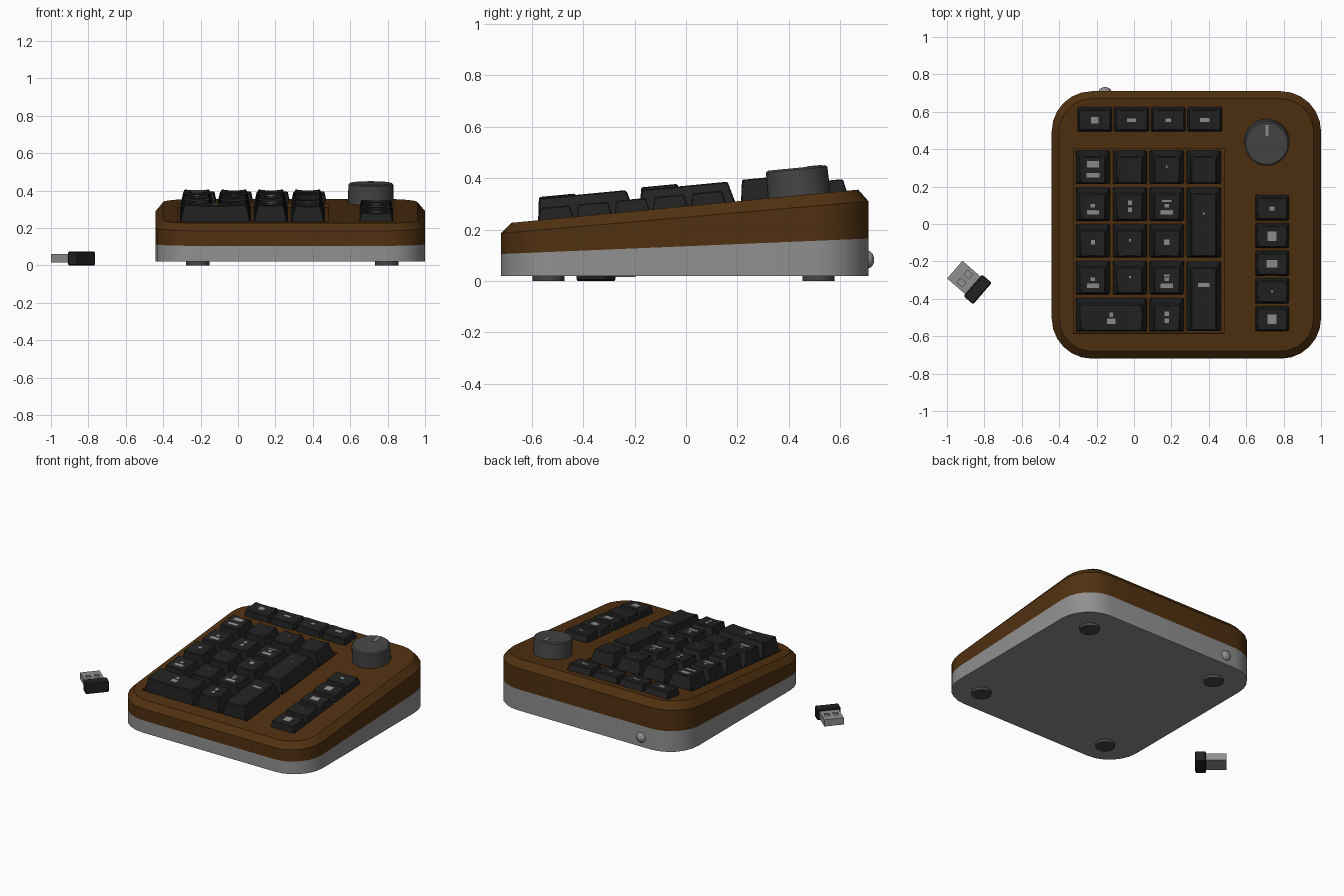
import bpy, bmesh, math
from mathutils import Matrix, Vector

if "Cube" in bpy.data.objects:
    bpy.data.objects.remove(bpy.data.objects["Cube"])

SLOPE = 0.0956
TILT = math.atan(SLOPE)


def material(name, r, g, b):
    m = bpy.data.materials.new(name)
    m.diffuse_color = (r, g, b, 1)
    m.use_nodes = True
    m.node_tree.nodes["Principled BSDF"].inputs["Base Color"].default_value = m.diffuse_color
    return m


BROWN = material("brown shell", 0.08, 0.03, 0.005)
GREY = material("light grey", 0.28, 0.28, 0.28)
BLACK = material("key black", 0.016, 0.016, 0.017)
DARK = material("knob dark grey", 0.06, 0.06, 0.06)


def deck(x, y, z=0):
    """Matrix for a part standing on the sloping deck."""
    return Matrix.Translation((x, y, 0.291 + SLOPE * y)) @ Matrix.Rotation(TILT, 4, 'X') @ Matrix.Translation((0, 0, z))


def finish(name, bm, mat, smooth=None):
    bmesh.ops.recalc_face_normals(bm, faces=bm.faces)
    me = bpy.data.meshes.new(name)
    bm.to_mesh(me)
    bm.free()
    me.materials.append(mat)
    ob = bpy.data.objects.new(name, me)
    bpy.context.collection.objects.link(ob)
    if smooth:
        bpy.context.view_layer.objects.active = ob
        ob.select_set(True)
        bpy.ops.object.shade_smooth_by_angle(angle=math.radians(smooth))
        ob.select_set(False)
    return ob


def loft(name, rings, mat, smooth=None, matrix=None):
    bm = bmesh.new()
    loops = [[bm.verts.new(p) for p in r] for r in rings]
    n = len(loops[0])
    for a, b in zip(loops, loops[1:]):
        for i in range(n):
            bm.faces.new((a[i], a[(i + 1) % n], b[(i + 1) % n], b[i]))
    bm.faces.new(loops[0])
    bm.faces.new(loops[-1])
    ob = finish(name, bm, mat, smooth)
    if matrix:
        ob.matrix_world = matrix
    return ob


def add_box(bm, size, matrix):
    s = Matrix.Diagonal((*size, 1))
    bmesh.ops.create_cube(bm, size=1, matrix=matrix @ s)


def bevel(ob, width, segments=1):
    m = ob.modifiers.new("bevel", 'BEVEL')
    m.width, m.segments, m.limit_method = width, segments, 'ANGLE'
    m.angle_limit = math.radians(40)


def cut(ob, cutter):
    cutter.hide_render = True
    cutter.hide_viewport = True
    cutter.display_type = 'WIRE'
    m = ob.modifiers.new("cut", 'BOOLEAN')
    m.operation, m.object, m.solver = 'DIFFERENCE', cutter, 'EXACT'


def outline(inset, z0, slope, seg=6, r=0.215):
    """Rounded rectangle of the case, lying on a sloping plane."""
    hx, hy, pts = 0.72 - r, 0.715 - r, []
    for k, (sx, sy) in enumerate([(1, 1), (-1, 1), (-1, -1), (1, -1)]):
        for i in range(seg + 1):
            a = math.pi / 2 * (k + i / seg)
            x = 0.28 + sx * hx + (r - inset) * math.cos(a)
            y = -0.005 + sy * hy + (r - inset) * math.sin(a)
            pts.append((x, y, z0 + slope * y))
    return pts


# case: grey tray below, brown chamfered shell above
loft("lower_case", [outline(0, 0.02, 0), outline(0, 0.135, 0.042)], GREY, 30)
shell = loft("upper_case", [outline(0, 0.135, 0.042), outline(0, 0.248, 0.0875),
                            outline(0.04, 0.291, SLOPE)], BROWN, 30)

# shallow well under the number keys
bm = bmesh.new()
add_box(bm, (0.805, 0.99, 0.04), deck(0.078, -0.093))
cut(shell, finish("key_well_cutter", bm, BROWN))

# keys: profile lofted across x, with a dished top
legends = bmesh.new()


def key(name, x, y, w, d, h, marks=(), side=0.026, front=0.014, back=0.026, dip=0.007):
    rings = []
    for i in range(7):
        u = i / 3 - 1
        xb, xt = u * w / 2, u * (w / 2 - side)
        z = h - dip * (1 - u * u)
        rings.append([(xb, -d / 2, -0.018), (xt, front - d / 2, z),
                      (xt, d / 2 - back, z), (xb, d / 2, -0.018)])
    ob = loft(name, rings, BLACK, 30, deck(x, y))
    bevel(ob, 0.005)
    # legend plates
    for mx, my, mw, md in marks:
        add_box(legends, (mw, md, 0.005), deck(x, y) @ Matrix.Translation((mx, my, h - dip + 0.001)))


X = [-0.22, -0.022, 0.175, 0.373]
Y = [0.302, 0.105, -0.09, -0.288, -0.487]
H = [0.082, 0.078, 0.09, 0.082, 0.09]
W, D = 0.185, 0.182
BIG = [(0, 0.025, 0.065, 0.035), (0, -0.035, 0.07, 0.024)]
TWO = [(0, 0, 0.025, 0.02), (0, -0.035, 0.065, 0.026)]
TALL = [(0, 0.015, 0.022, 0.025), (0, -0.022, 0.022, 0.025)]
DOT = [(0, 0, 0.022, 0.025)]
TINY = [(0, 0.012, 0.01, 0.012)]
number_marks = [[BIG, (), TINY], [TWO, TALL, TWO + [(0, 0.025, 0.05, 0.01)]],
                [DOT, TINY, [(0, 0, 0.03, 0.03)]],
                [TWO, TINY, TWO + [(0, 0.02, 0.03, 0.012)]]]
for r in range(4):
    for c in range(3):
        key(f"number_key_{r}_{c}", X[c], Y[r], W, D, H[r], number_marks[r][c])
key("corner_key", X[3], Y[0], W, D, H[0])
key("tall_key_upper", X[3], (Y[1] + Y[2]) / 2, W, 0.377, 0.08, [(0, 0.055, 0.01, 0.015)])
key("tall_key_lower", X[3], (Y[3] + Y[4]) / 2, W, 0.377, 0.085, [(0, 0.07, 0.06, 0.02)])
key("wide_key", (X[0] + X[1]) / 2, Y[4], 0.383, D, H[4],
    [(0, 0.01, 0.02, 0.025), (0, -0.025, 0.045, 0.03)])
key("point_key", X[2], Y[4], W, D, H[4], TALL)

# low function keys along the back and down the right side
low = dict(side=0.014, front=0.012, back=0.014, dip=0.004)
back_marks = [(0.04, 0.035), (0.05, 0.018), (0.028, 0.018), (0.05, 0.022)]
for i, (mw, md) in enumerate(back_marks):
    key(f"back_key_{i}", -0.209 + 0.196 * i, 0.56, 0.193, 0.138, 0.047, [(0, 0, mw, md)], **low)
side_marks = [(0.028, 0.02), (0.05, 0.05), (0.06, 0.04), (0.01, 0.01), (0.05, 0.05)]
for i, (mw, md) in enumerate(side_marks):
    key(f"side_key_{i}", 0.738, 0.087 - 0.148 * i, 0.187, 0.143, 0.047, [(0, 0, mw, md)], **low)
finish("key_legends", legends, GREY)


def circle(r, z, n=32):
    return [(r * math.cos(2 * math.pi * i / n), r * math.sin(2 * math.pi * i / n), z) for i in range(n)]


# dial with pointer
loft("dial", [circle(0.122, -0.01), circle(0.12, 0.1), circle(0.112, 0.107)], DARK, 30, deck(0.71, 0.44))
bm = bmesh.new()
add_box(bm, (0.016, 0.06, 0.005), deck(0.71, 0.44) @ Matrix.Translation((0, 0.07, 0.107)))
finish("dial_pointer", bm, GREY)

# rubber feet
for i, (x, y) in enumerate([(-0.215, -0.535), (0.795, -0.535), (-0.215, 0.515), (0.795, 0.515)]):
    loft(f"foot_{i}", [circle(0.062, 0), circle(0.062, 0.03)], DARK, 30, Matrix.Translation((x, y, 0)))

# round button on the back
dome = [circle(0.034 * math.cos(a), 0.024 * math.sin(a), 20) for a in (0, 0.4, 0.8, 1.2, 1.45)]
loft("back_button", [circle(0.034, -0.02, 20)] + dome, GREY, 40,
     Matrix.Translation((-0.155, 0.708, 0.083)) @ Matrix.Rotation(-math.pi / 2, 4, 'X'))

# wireless plug lying beside the keypad; local x points to its tip
plug = Matrix.Translation((-0.836, -0.35, 0)) @ Matrix.Rotation(math.radians(139), 4, 'Z')
bm = bmesh.new()
add_box(bm, (0.068, 0.152, 0.074), plug @ Matrix.Translation((0, 0, 0.037)))
bevel(finish("plug_body", bm, BLACK), 0.006)
bm = bmesh.new()
add_box(bm, (0.14, 0.125, 0.046), plug @ Matrix.Translation((0.092, 0, 0.039)))
metal = finish("plug_metal", bm, GREY)
bm = bmesh.new()
for s in (-1, 1):
    add_box(bm, (0.036, 0.03, 0.02), plug @ Matrix.Translation((0.09, 0.028 * s, 0.062)))
cut(metal, finish("plug_hole_cutter", bm, GREY))
